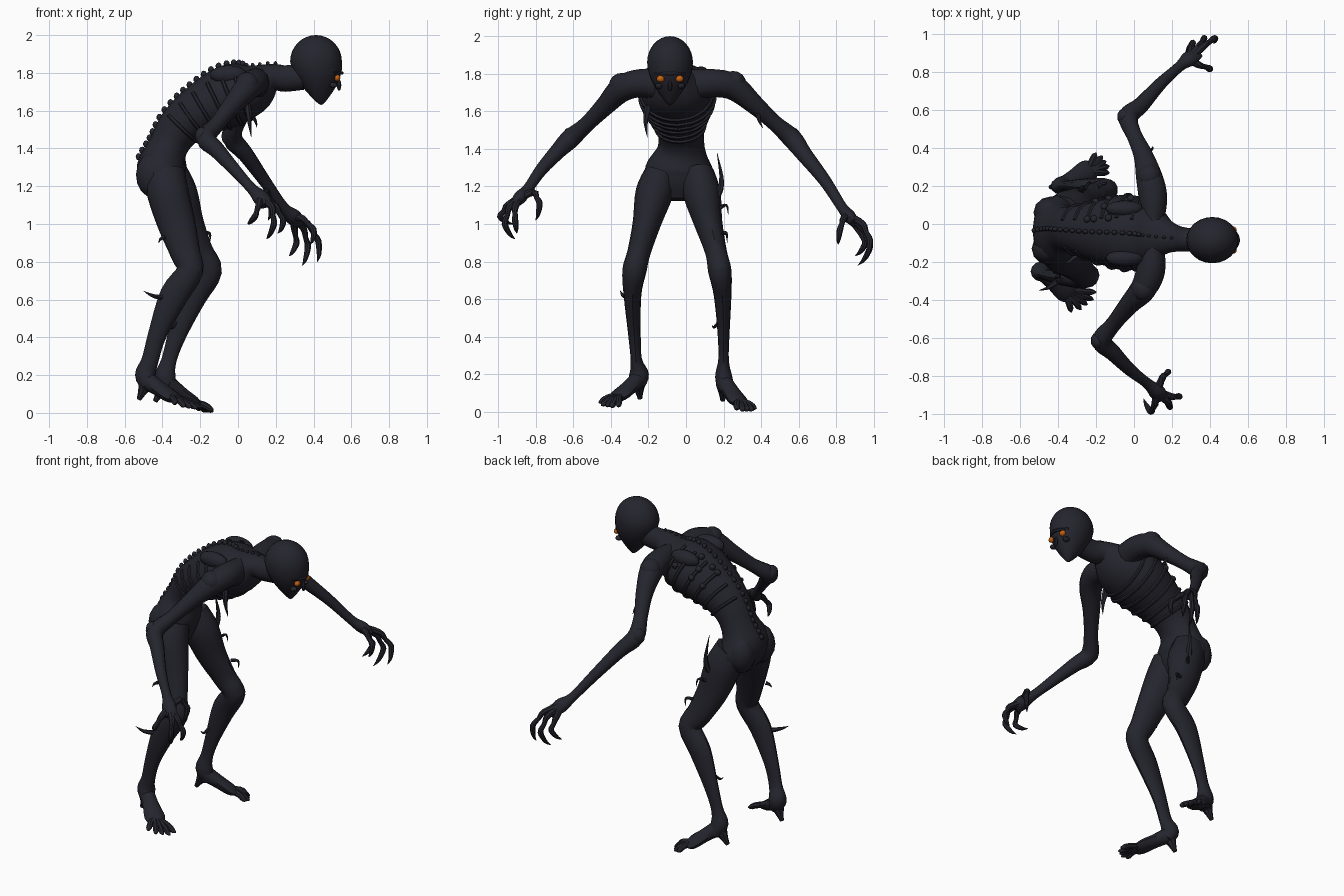
import bpy, bmesh, math, random
from mathutils import Vector, Matrix

random.seed(4)
if "Cube" in bpy.data.objects:
    bpy.data.objects.remove(bpy.data.objects["Cube"])


def material(name, rgb):
    m = bpy.data.materials.new(name)
    m.use_nodes = True
    m.diffuse_color = (*rgb, 1)
    bsdf = m.node_tree.nodes["Principled BSDF"]
    bsdf.inputs["Base Color"].default_value = (*rgb, 1)
    bsdf.inputs["Roughness"].default_value = 0.8
    return m


SKIN = material("charcoal skin", (0.018, 0.018, 0.027))
GLOW = material("orange eye", (0.55, 0.12, 0.005))
X, Y = Vector((1, 0, 0)), Vector((0, 1, 0))


def finish(name, bm, mat=SKIN):
    bmesh.ops.recalc_face_normals(bm, faces=bm.faces)
    me = bpy.data.meshes.new(name)
    bm.to_mesh(me)
    bm.free()
    me.materials.append(mat)
    ob = bpy.data.objects.new(name, me)
    bpy.context.collection.objects.link(ob)
    bpy.ops.object.select_all(action="DESELECT")
    ob.select_set(True)
    bpy.context.view_layer.objects.active = ob
    bpy.ops.object.shade_smooth_by_angle(angle=math.radians(40))
    return ob


def catmull(pts, steps):
    """Smooth a list of equal-length tuples."""
    p = [Vector(q) for q in pts]
    p = [p[0]] + p + [p[-1]]
    out = []
    for i in range(1, len(p) - 2):
        a, b, c, d = p[i - 1:i + 3]
        for s in range(steps):
            t = s / steps
            out.append(0.5 * (2 * b + (c - a) * t + (2 * a - 5 * b + 4 * c - d) * t * t
                              + (3 * b - a - 3 * c + d) * t ** 3))
    return out + [p[-1]]


def loft(name, pts, ref=X, sides=10, steps=4):
    """Loft ellipses along (x, y, z, radius[, depth]) stations; returns the rings."""
    st = catmull([tuple(q) + (q[3],) if len(q) == 4 else q for q in pts], steps)
    cen = [Vector(s[:3]) for s in st]
    bm, rings = bmesh.new(), []
    for i, s in enumerate(st):
        tan = (cen[min(i + 1, len(st) - 1)] - cen[max(i - 1, 0)]).normalized()
        u = (ref - tan * ref.dot(tan)).normalized()
        v = u.cross(tan)
        angs = [2 * math.pi * k / sides for k in range(sides)]
        rings.append([bm.verts.new(cen[i] + u * math.cos(a) * max(s[3], 0.001)
                                   + v * math.sin(a) * max(s[4], 0.001)) for a in angs])
    for a, b in zip(rings, rings[1:]):
        for k in range(sides):
            bm.faces.new((a[k], a[(k + 1) % sides], b[(k + 1) % sides], b[k]))
    bm.faces.new(rings[0])
    bm.faces.new(rings[-1])
    coords = [[v.co.copy() for v in r] for r in rings]
    finish(name, bm)
    return coords, cen


def ball(name, loc, size, mat=SKIN, seg=12, warp=None):
    bm = bmesh.new()
    bmesh.ops.create_uvsphere(bm, u_segments=seg, v_segments=max(6, seg * 2 // 3), radius=1)
    for v in bm.verts:
        if warp:
            v.co = warp(v.co)
        v.co = Vector(loc) + Vector(a * b for a, b in zip(v.co, size))
    return finish(name, bm, mat)


def thorn(name, root, mid, tip, r):
    loft(name, [(*root, r), (*mid, r * 0.65), (*tip, 0.001)], ref=Vector((0.6, 0.7, 0.3)), sides=6)


# Torso, from pelvis up through the hunched back to the neck
torso, axis = loft("torso", [
    (-.39, -.035, 1.13, .10, .06), (-.40, -.035, 1.21, .18, .11), (-.405, -.035, 1.30, .18, .13),
    (-.37, -.025, 1.41, .125, .105), (-.30, -.03, 1.52, .13, .12), (-.18, -.04, 1.61, .17, .145),
    (-.04, -.045, 1.68, .20, .165), (.08, -.055, 1.72, .17, .135), (.18, -.07, 1.775, .09, .075),
    (.25, -.08, 1.77, .065, .07), (.34, -.085, 1.78, .06, .07)], ref=Y, sides=16)

# Spine knobs and ribs follow the torso rings
for i in range(9, 34):
    back = max(torso[i], key=lambda p: (p - axis[i]).dot(Vector((-.5, 0, 1))))
    out = (back - axis[i]).normalized()
    size = .016 if i < 29 else .010
    ball(f"vertebra_{i}", back + out * .003, (size, size * .8, size * 1.2), seg=8)
for i in range(16, 27, 2):
    ring = torso[i]
    for name, start in (("left", 1), ("right", 7)):
        ids = [(start + d) % 16 for d in (-4, -3, -2, -1, 0, 1, 2, 3)]
        path = [axis[i] + (ring[k] - axis[i]) * 1.0 for k in ids]
        loft(f"{name}_rib_{i}", [(*p, .011) for p in path], ref=Vector((.8, .1, .5)), sides=6, steps=2)


# Head: round skull drawn down into a narrow chin
def skull_shape(p):
    if p.z < 0:
        t = -p.z
        f = 1 - .6 * t * t
        return Vector((p.x * f + .2 * t, p.y * f, p.z * 1.64))
    return p


ball("head", (.413, -.085, 1.86), (.137, .122, .14), seg=24, warp=skull_shape)
loft("brow", [(.505, -.165, 1.80, .008), (.55, -.085, 1.80, .010), (.505, -.005, 1.80, .008)], ref=X, sides=6)
ball("nose", (.535, -.085, 1.735), (.012, .012, .03), seg=8)
for name, s in (("left", 1), ("right", -1)):
    ball(f"{name}_eye", (.525, -.085 + s * .05, 1.773), (.017, .022, .018), GLOW)
    ball(f"{name}_cheek", (.505, -.085 + s * .06, 1.735), (.022, .02, .015), seg=8)
    ball(f"{name}_shoulder_blade", (-.05, -.05 + s * .13, 1.79), (.10, .045, .05))

# Arms: shoulder web, upper arm, elbow and forearm in one sweep
ARMS = {
    "left": [(.10, .02, 1.74, .06, .085), (.10, .14, 1.75, .075), (.08, .25, 1.73, .07),
             (.05, .36, 1.64, .052), (.00, .47, 1.54, .042), (-.03, .565, 1.455, .052),
             (.04, .63, 1.37, .043), (.14, .74, 1.23, .033), (.24, .83, 1.09, .028),
             (.29, .87, 1.04, .045, .035), (.33, .90, 1.0, .04, .02)],
    "right": [(.10, -.13, 1.74, .06, .085), (.09, -.24, 1.75, .075), (.05, -.34, 1.72, .07),
              (-.03, -.43, 1.63, .052), (-.11, -.53, 1.53, .042), (-.17, -.615, 1.455, .052),
              (-.11, -.68, 1.39, .043), (-.02, -.77, 1.29, .033), (.07, -.84, 1.19, .028),
              (.12, -.885, 1.14, .045, .035), (.15, -.92, 1.10, .04, .02)]}
# Fingers as knuckle, middle joint, tip; the last one is the thumb
FINGERS = {
    "left": [((.37, .94, 1.0), (.425, .98, .91), (.42, .95, .80)),
             ((.345, .94, .98), (.37, .98, .88), (.34, .915, .78)),
             ((.30, .92, .97), (.31, .955, .90), (.27, .90, .83)),
             ((.34, .84, 1.03), (.40, .82, .97), (.38, .81, .89))],
    "right": [((.20, -.91, 1.09), (.24, -.91, 1.02), (.21, -.90, .95)),
              ((.18, -.94, 1.09), (.19, -.965, 1.0), (.15, -.91, .92)),
              ((.11, -.95, 1.10), (.09, -.99, 1.04), (.05, -.92, 1.0)),
              ((.15, -.81, 1.17), (.18, -.78, 1.11), (.16, -.80, 1.02))]}
for side, pts in ARMS.items():
    loft(f"{side}_arm", pts, ref=X, sides=12)
    palm = Vector(pts[-2][:3])
    elbow = Vector(pts[5][:3])
    ball(f"{side}_elbow", elbow + Vector((-.02, 0, .01)), (.04, .045, .05), seg=10)
    ball(f"{side}_shoulder", Vector(pts[2][:3]) + Vector((0, 0, .02)), (.065, .07, .065))
    for n, (a, b, c) in enumerate(FINGERS[side]):
        a, b, c = Vector(a), Vector(b), Vector(c)
        nail = b.lerp(c, .55) + (b - a) * .12
        loft(f"{side}_finger_{n}", [(*palm, .022), (*a, .019), (*a.lerp(b, .5), .014), (*b, .017),
                                    (*nail, .012), (*c, .001)], ref=Vector((.8, .6, 0)), sides=8, steps=3)

# Legs: thigh, knee, calf and ankle in one sweep
LEGS = {
    "left": [(-.38, .06, 1.27, .09, .11), (-.33, .085, 1.16, .10, .115), (-.28, .12, 1.0, .075, .10),
             (-.21, .16, .85, .058, .08), (-.155, .18, .75, .062, .07), (-.24, .195, .62, .047, .075),
             (-.32, .20, .42, .032, .05), (-.365, .20, .28, .028, .04), (-.385, .20, .19, .045, .055),
             (-.36, .215, .12, .045, .04)],
    "right": [(-.39, -.13, 1.27, .09, .11), (-.37, -.17, 1.16, .10, .11), (-.325, -.21, 1.0, .075, .10),
              (-.28, -.25, .85, .062, .08), (-.255, -.275, .75, .064, .07), (-.34, -.285, .62, .047, .075),
              (-.425, -.275, .42, .034, .05), (-.465, -.265, .28, .03, .045), (-.49, -.25, .20, .052, .055),
              (-.47, -.265, .14, .045, .04)]}
# Foot start, ball, first and last toe tips, heel tip
FEET = {
    "left": [(-.38, .20, .16), (-.25, .275, .06), (-.20, .375, .018), (-.13, .27, .015), (-.44, .195, .06)],
    "right": [(-.48, -.255, .17), (-.36, -.35, .09), (-.33, -.465, .05), (-.20, -.36, .03), (-.525, -.245, .07)]}
for side, pts in LEGS.items():
    loft(f"{side}_leg", pts, ref=Y, sides=12)
    ball(f"{side}_kneecap", Vector(pts[4][:3]) + Vector((.03, 0, .01)), (.04, .052, .05), seg=10)
    ball(f"{side}_buttock", Vector(pts[0][:3]) + Vector((-.06, 0, -.01)), (.09, .085, .12))
    ankle, pad, t0, t1, heel = [Vector(p) for p in FEET[side]]
    loft(f"{side}_foot", [(*ankle, .045, .05), (*ankle.lerp(pad, .5), .05, .04), (*pad, .062, .033),
                          (*pad.lerp(t0.lerp(t1, .5), .35), .05, .02)], ref=Vector((.7, .7 if t0.y < 0 else -.7, 0)))
    loft(f"{side}_heel_spur", [(*ankle.lerp(heel, .2), .04), (*ankle.lerp(heel, .65), .022),
                               (*heel, .012)], ref=X, sides=8)
    for n in range(5):
        tip = t0.lerp(t1, n / 4) + (t0.lerp(t1, .5) - pad) * (.2 if 0 < n < 4 else 0)
        mid = pad.lerp(tip, .6) + Vector((0, 0, .008))
        loft(f"{side}_toe_{n}", [(*pad.lerp(tip, .15), .02), (*mid, .018), (*pad.lerp(tip, .85), .016),
                                 (*tip, .004)], ref=Vector((.5, .6, .6)), sides=8, steps=3)

# Thorns growing out of the skin
THORNS = [
    ((-.29, .15, 1.12), (-.275, .19, 1.22), (-.285, .165, 1.38), .022),
    ((-.27, .17, 1.08), (-.24, .215, 1.10), (-.23, .225, 1.05), .012),
    ((-.19, .20, .95), (-.15, .215, .95), (-.15, .22, .90), .012),
    ((-.40, -.30, .61), (-.45, -.335, .62), (-.50, -.35, .645), .016),
    ((-.33, .18, .48), (-.35, .15, .45), (-.37, .14, .46), .012),
    ((-.39, -.27, .93), (-.41, -.28, .92), (-.42, -.29, .90), .012),
    ((.05, .38, 1.60), (.09, .39, 1.55), (.10, .41, 1.51), .014),
    ((.05, -.20, 1.63), (.06, -.215, 1.55), (.07, -.205, 1.46), .02)]
for n, t in enumerate(THORNS):
    thorn(f"thorn_{n}", *t)

# Warts scattered over the left of the back
for n in range(8):
    ring = torso[random.randint(19, 27)]
    top = sorted((p for p in ring if p.y > .0), key=lambda p: -p.z)
    spot = top[random.randint(0, 2)]
    ball(f"wart_{n}", spot, (.02, .02, .02), seg=8)
